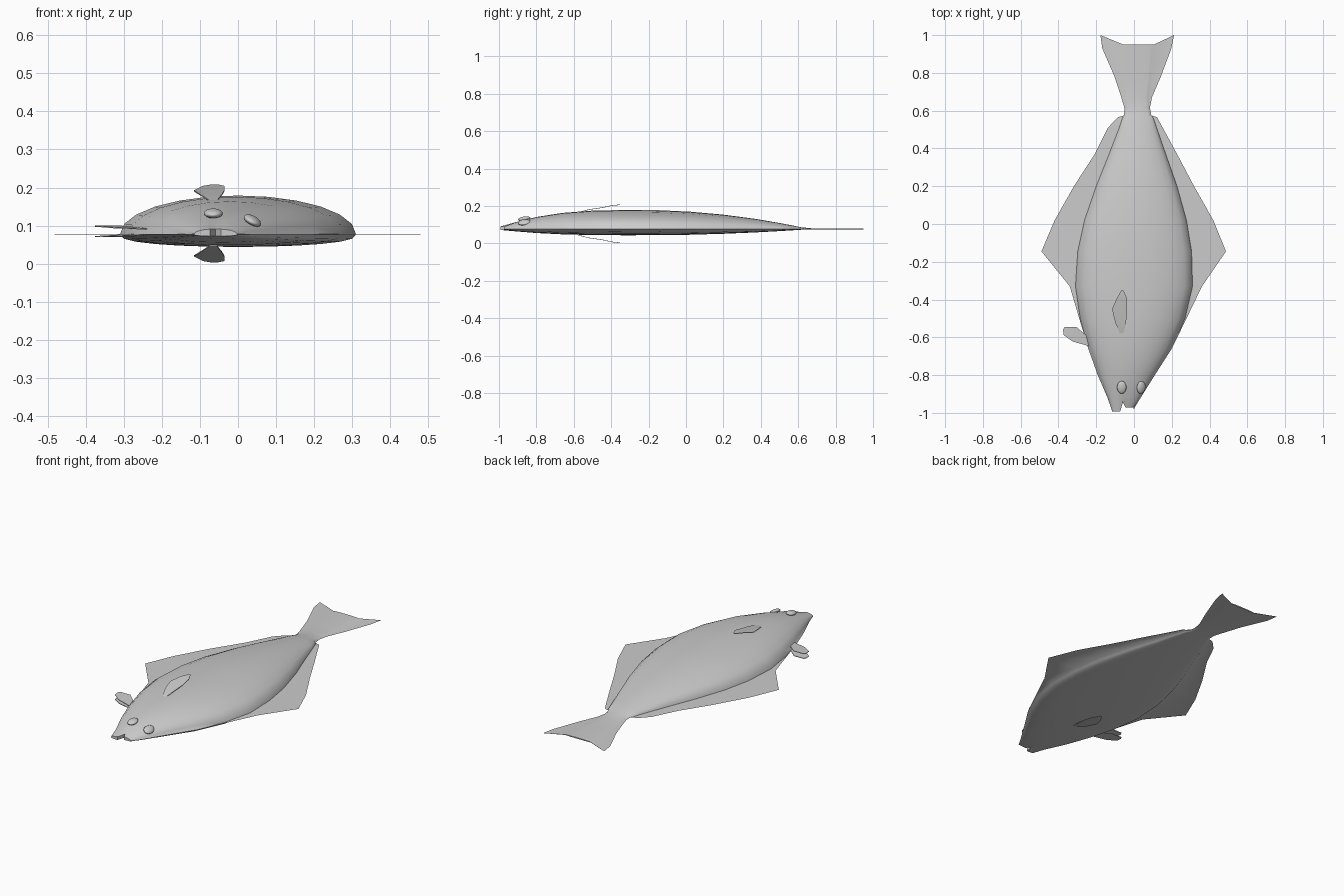
import bpy, bmesh, math
from mathutils import Vector

cube = bpy.data.objects.get("Cube")
if cube:
    bpy.data.objects.remove(cube)

grey = bpy.data.materials.new("plain grey")
grey.use_nodes = True
COLOUR = (0.6, 0.6, 0.6, 1)
grey.diffuse_color = COLOUR
grey.node_tree.nodes["Principled BSDF"].inputs["Base Color"].default_value = COLOUR


def make_object(name, bm, angle):
    bmesh.ops.recalc_face_normals(bm, faces=bm.faces)
    mesh = bpy.data.meshes.new(name)
    bm.to_mesh(mesh)
    bm.free()
    mesh.materials.append(grey)
    obj = bpy.data.objects.new(name, mesh)
    bpy.context.collection.objects.link(obj)
    bpy.ops.object.select_all(action="DESELECT")
    obj.select_set(True)
    bpy.context.view_layer.objects.active = obj
    bpy.ops.object.shade_smooth_by_angle(angle=math.radians(angle))
    return obj


# Stations along the fish: y, left fin tip, left body edge, right body edge, right fin tip
STATIONS = [
    (-0.98, -0.117, -0.115, -0.003, -0.001),
    (-0.92, -0.140, -0.138, 0.033, 0.035),
    (-0.80, -0.192, -0.190, 0.108, 0.110),
    (-0.66, -0.242, -0.240, 0.198, 0.200),
    (-0.50, -0.290, -0.285, 0.270, 0.278),
    (-0.33, -0.340, -0.310, 0.310, 0.360),
    (-0.145, -0.490, -0.298, 0.305, 0.487),
    (0.02, -0.420, -0.262, 0.278, 0.420),
    (0.20, -0.318, -0.200, 0.228, 0.318),
    (0.37, -0.208, -0.132, 0.168, 0.228),
    (0.51, -0.138, -0.078, 0.120, 0.152),
    (0.565, -0.085, -0.060, 0.101, 0.122),
    (0.575, -0.052, -0.048, 0.088, 0.092),
    (0.615, -0.051, -0.045, 0.079, 0.084),
    (0.67, -0.067, -0.040, 0.072, 0.095),
    (0.78, -0.103, -0.050, 0.085, 0.142),
    (0.93, -0.168, -0.057, 0.100, 0.198),
    (0.95, -0.178, -0.057, 0.105, 0.212),
]
SPANS = 12      # faces across the back
EDGE_Z = 0.077  # height of the fin plane


def back_height(y):
    """Height of the back above the fin plane."""
    if y < -0.25:
        return 0.101 - 0.088 * ((-0.25 - y) / 0.73) ** 3
    return max(0.003, 0.101 - 0.1 * ((y + 0.25) / 0.9) ** 2)


def ring(i):
    y, fin_l, body_l, body_r, fin_r = STATIONS[i]
    middle, half = (body_l + body_r) / 2, (body_r - body_l) / 2
    height = back_height(y)
    # The tail corners reach behind its hollow rear edge
    tip_y = 1.0 if i == len(STATIONS) - 1 else y
    upper, lower = [], []
    for k in range(SPANS + 1):
        a = math.pi * (1 - k / SPANS)
        x, s = middle + half * math.cos(a), abs(math.sin(a))
        py = y
        # The snout is split by a narrow mouth
        if i == 0:
            py += 0.035 if k == SPANS // 2 else (-0.013 if k < SPANS // 2 else 0.008)
        upper.append((x, py, EDGE_Z + 0.001 + height * s))
        lower.append((x, py, EDGE_Z - 0.001 - 0.32 * height * s ** 0.8))
    return [(fin_l, tip_y, EDGE_Z)] + upper + [(fin_r, tip_y, EDGE_Z)] + lower[::-1]


# Body with side fins and tail, lofted in one skin
bm = bmesh.new()
rings = [[bm.verts.new(p) for p in ring(i)] for i in range(len(STATIONS))]
count = len(rings[0])
for a, b in zip(rings, rings[1:]):
    for k in range(count):
        n = (k + 1) % count
        bm.faces.new((a[k], a[n], b[n], b[k]))
# Snout and tail ends
for r in (rings[0], rings[-1]):
    top, low = r[1:SPANS + 2], r[SPANS + 3:][::-1]
    bm.faces.new((r[0], top[0], low[0]))
    bm.faces.new((r[SPANS + 2], low[-1], top[-1]))
    for k in range(SPANS):
        bm.faces.new((top[k], top[k + 1], low[k + 1], low[k]))
make_object("body", bm, 50)


# Small fins: thin bent plates, each row giving its two edge points
def fin(name, rows):
    bm = bmesh.new()
    outlines = []
    for dz in (0.0015, -0.0015):
        grid = [[bm.verts.new(Vector(p) + Vector((0, 0, dz))) for p in row] for row in rows]
        for a, b in zip(grid, grid[1:]):
            bm.faces.new((a[0], a[1], b[1], b[0]))
        outlines.append([g[0] for g in grid] + [g[1] for g in reversed(grid)])
    up, down = outlines
    for k in range(len(up)):
        n = (k + 1) % len(up)
        bm.faces.new((up[k], up[n], down[n], down[k]))
    make_object(name, bm, 40)


# Pectoral fins above and below: y, left x, right x, z
PECTORAL = [
    (-0.580, -0.075, -0.055, 0.165),
    (-0.520, -0.100, -0.042, 0.181),
    (-0.450, -0.116, -0.036, 0.191),
    (-0.395, -0.092, -0.036, 0.203),
    (-0.353, -0.068, -0.055, 0.207),
]
fin("upper_pectoral_fin", [((l, y, z), (r, y, z)) for y, l, r, z in PECTORAL])
fin("lower_pectoral_fin", [((l, y, 0.211 - z), (r, y, 0.211 - z)) for y, l, r, z in PECTORAL])

# Pair of pelvic fins spreading from the right edge of the body
for name, z0, z1 in (("upper_pelvic_fin", 0.090, 0.098), ("lower_pelvic_fin", 0.077, 0.071)):
    zm = (z0 + z1) / 2
    fin(name, [
        ((-0.225, -0.650, z0), (-0.225, -0.610, z0)),
        ((-0.325, -0.622, zm), (-0.262, -0.582, zm)),
        ((-0.372, -0.588, z1), (-0.305, -0.545, z1)),
        ((-0.376, -0.560, z1), (-0.368, -0.545, z1)),
    ])

# Eyes, both on the upper side
for name, x, z, tilt in (("right_eye", -0.065, 0.132, 0.0), ("left_eye", 0.038, 0.113, 0.5)):
    bm = bmesh.new()
    bmesh.ops.create_uvsphere(bm, u_segments=16, v_segments=10, radius=1)
    eye = make_object(name, bm, 60)
    eye.scale = (0.025, 0.034, 0.012)
    eye.rotation_euler = (0.15, tilt, 0)
    eye.location = (x, -0.865, z)
